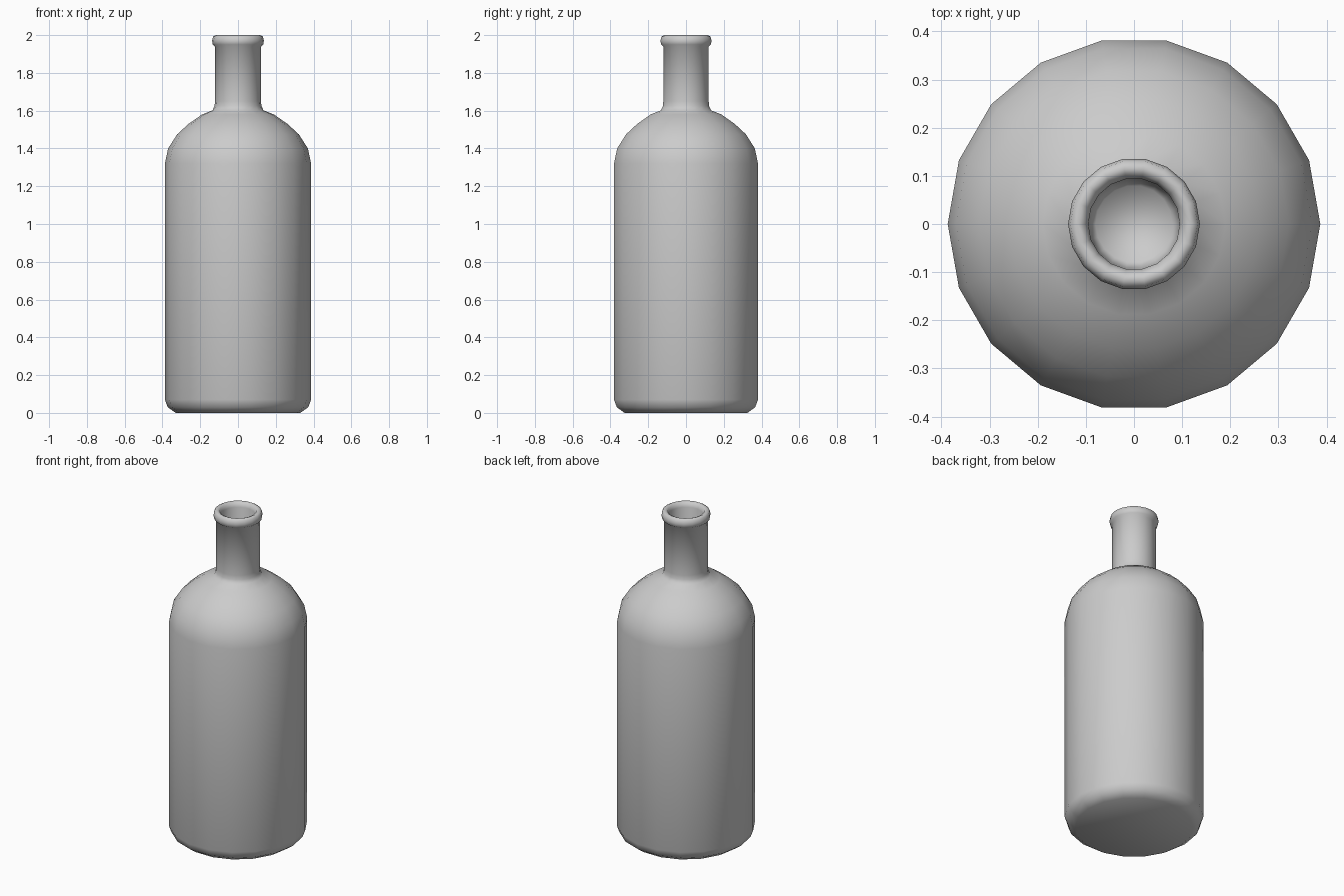
import bpy, bmesh, math
from mathutils import Vector

cube = bpy.data.objects.get("Cube")
if cube:
    bpy.data.objects.remove(cube, do_unlink=True)

SIDES = 18

glass = bpy.data.materials.new("light_grey")
glass.use_nodes = True
grey = (0.6, 0.6, 0.6, 1)
glass.diffuse_color = grey
glass.node_tree.nodes["Principled BSDF"].inputs["Base Color"].default_value = grey

# Half profile (radius, height): base, wall, shoulder, neck, rolled lip, inner neck
base = [(0.33, 0), (0.372, 0.03), (0.387, 0.07)]
shoulder = [(0.387, 1.32), (0.37, 1.40), (0.322, 1.475), (0.262, 1.53), (0.19, 1.58), (0.135, 1.602)]
neck = [(0.124, 1.625), (0.122, 1.65), (0.122, 1.94)]
lip = [(0.134, 1.95), (0.137, 1.97), (0.132, 1.992), (0.118, 2.0), (0.103, 1.993), (0.095, 1.97)]
inner_neck = [(0.093, 1.63), (0.08, 1.59)]
profile = base + shoulder + neck + lip + inner_neck

# Lathe the profile and cap both ends
bm = bmesh.new()
rings = []
for r, z in profile:
    angles = [2 * math.pi * i / SIDES for i in range(SIDES)]
    rings.append([bm.verts.new((r * math.cos(a), r * math.sin(a), z)) for a in angles])
for low, high in zip(rings, rings[1:]):
    for i in range(SIDES):
        j = (i + 1) % SIDES
        bm.faces.new((low[i], low[j], high[j], high[i]))
bm.faces.new(list(reversed(rings[0])))
bm.faces.new(rings[-1])
for f in bm.faces:
    f.smooth = True

mesh = bpy.data.meshes.new("bottle")
bm.to_mesh(mesh)
bm.free()
mesh.materials.append(glass)
bottle = bpy.data.objects.new("bottle", mesh)
bpy.context.collection.objects.link(bottle)
